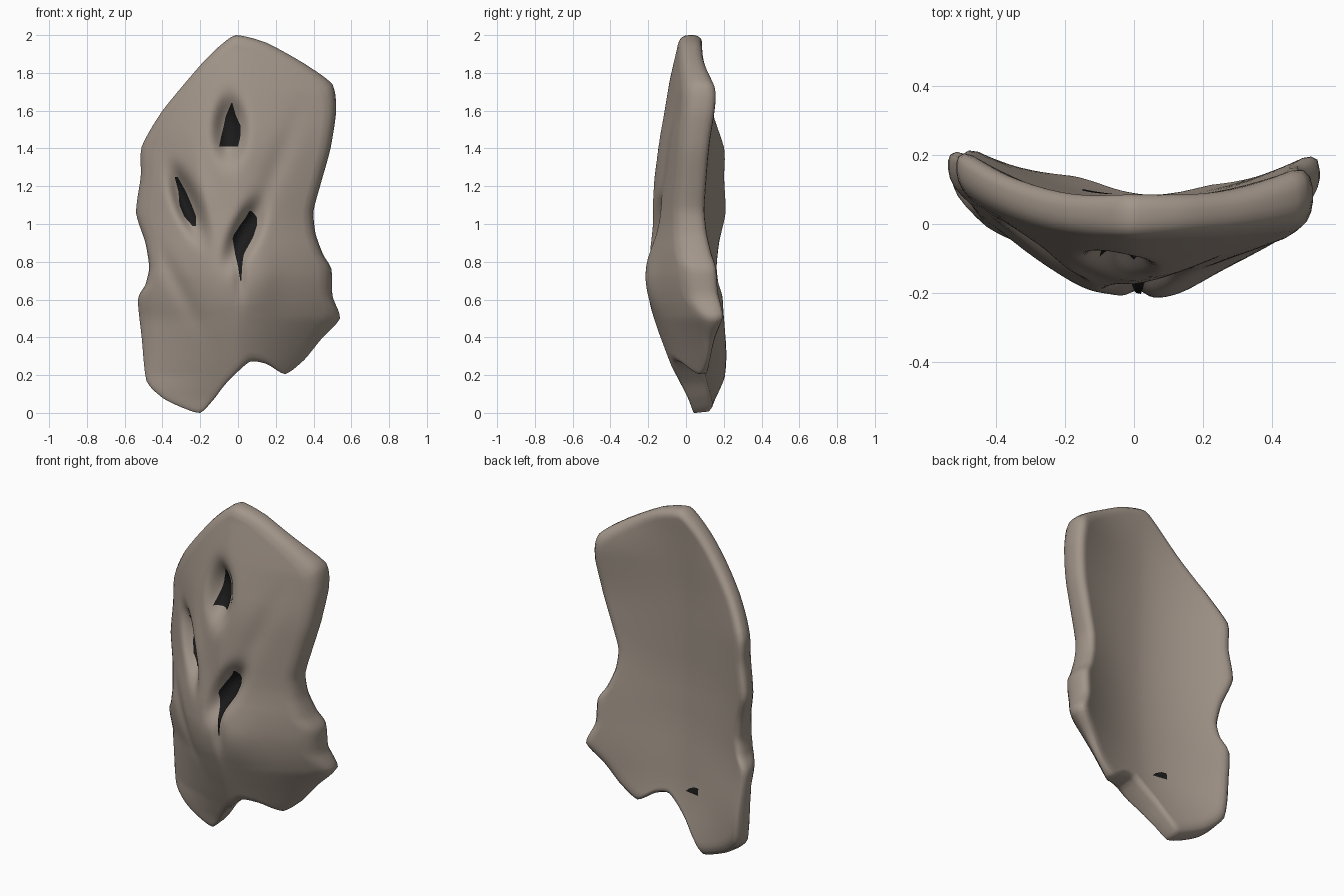
import bpy, bmesh, math
from mathutils import Vector

if "Cube" in bpy.data.objects:
    bpy.data.objects.remove(bpy.data.objects["Cube"])

def material(name, col):
    m = bpy.data.materials.new(name)
    m.diffuse_color = (*col, 1)
    m.use_nodes = True
    m.node_tree.nodes["Principled BSDF"].inputs["Base Color"].default_value = m.diffuse_color
    return m

STONE = material("warm grey", (0.365, 0.305, 0.255))
DARK = material("near black", (0.011, 0.011, 0.011))

def table(tab, z):
    """Interpolate (z, value) pairs sorted by z."""
    if z <= tab[0][0]: return tab[0][1]
    for (a, va), (b, vb) in zip(tab, tab[1:]):
        if z <= b:
            return va + (vb - va) * (z - a) / (b - a)
    return tab[-1][1]

def soft(tab, z):
    return sum(table(tab, z + d) for d in (-.08, -.04, 0, .04, .08)) / 5

# side profile of the front, and how strongly each side curves back
CENTRE = [(0, .03), (.2, -.06), (.36, -.12), (.5, -.17), (.65, -.21), (.8, -.212),
          (1, -.18), (1.2, -.17), (1.43, -.155), (1.7, -.1), (1.9, -.055), (2, -.03)]
BEND_L = [(0, .15), (.2, .45), (.5, .72), (1, .72), (1.4, .7), (2, .5)]
BEND_R = [(.2, 1.0), (.5, .65), (1, .55), (1.7, .27), (2, .25)]
# flatter back: depth in the middle and at each side
BACK_M = [(0, .14), (.3, .08), (.7, .045), (1, .035), (1.5, .05), (1.85, .075), (2, .09)]
BACK_L = [(0, .18), (.1, .22), (.3, .24), (.6, .195), (1, .205), (1.4, .22), (1.75, .19), (2, .1)]
BACK_R = [(.2, .18), (.5, .2), (.8, .18), (1.1, .14), (1.4, .135), (1.74, .18), (2, .09)]

# bulges (-) and soft dents (+): x, z, width, height, lean, depth
RELIEF = [(.01, .73, .03, .12, .0, .025),
          (-.14, .75, .1, .3, 0, -.015), (.12, .7, .1, .16, 0, -.02),
          (-.18, 1.15, .05, .2, -.2, -.02),
          (-.33, .7, .05, .2, -.5, .015), (.2, 1.3, .06, .25, .4, .012)]
# deep hollows behind the slits
HOLLOWS = [(-.045, 1.5, .075, .15, 0, .11), (-.27, 1.11, .06, .16, -.35, .11),
           (.035, .95, .07, .15, .4, .09)]

def front(x, z):
    y = soft(CENTRE, z) + table(BEND_L if x < 0 else BEND_R, z) * abs(x) ** 1.5
    for group, power in ((RELIEF, 1), (HOLLOWS, 1.4)):
        for cx, cz, w, h, lean, d in group:
            dz = z - cz
            dx = x - cx - lean * dz
            y += d * math.exp(-((dx / w) ** 2 + (dz / h) ** 2) ** power)
    return y

def back(x, z):
    m = soft(BACK_M, z)
    y = m + (soft(BACK_L if x < 0 else BACK_R, z) - m) * (abs(x) / .5) ** 1.8
    return max(y, front(x, z) + .04)

# outline seen from the front
OUT = [(-.01, 2), (.15, 1.96), (.35, 1.85), (.5, 1.74), (.52, 1.6), (.49, 1.4), (.44, 1.22),
       (.4, 1.07), (.41, .95), (.45, .84), (.495, .76), (.5, .62), (.54, .5), (.44, .39),
       (.35, .28), (.25, .205), (.15, .26), (.06, .27), (-.06, .16), (-.13, .07), (-.2, 0),
       (-.3, .03), (-.4, .08), (-.485, .17), (-.51, .4), (-.53, .6), (-.49, .68), (-.47, .77),
       (-.49, .9), (-.54, 1.06), (-.515, 1.25), (-.51, 1.41), (-.4, 1.6), (-.2, 1.84), (-.1, 1.94)]
SUB = 5
pts = [Vector(p) for p in OUT]
rim = []
for i in range(len(pts)):
    a, b, c, d = (pts[(i + k) % len(pts)] for k in (-1, 0, 1, 2))
    for s in range(SUB):
        u = s / SUB
        line = b.lerp(c, u)
        curve = .5 * (2 * b + (c - a) * u + (2 * a - 5 * b + 4 * c - d) * u ** 2
                      + (3 * b - a - 3 * c + d) * u ** 3)
        rim.append(line.lerp(curve, .6))

# rings: (scale toward spine, depth fraction front to back)
INNER = 36
rings = [(i / INNER * .88, 0) for i in range(INNER + 1)]
rings += [(.93, .04), (.965, .1), (.99, .23), (1, .4), (1, .62), (.988, .79), (.955, .94), (.91, 1)]
rings += [(.87 * i / 16, 1) for i in range(16, -1, -1)]

# curved slab
bm = bmesh.new()
prev = None
for k, (t, a) in enumerate(rings):
    ring = []
    for px, pz in rim:
        sx, sz = -.01, .45 + max(pz, .3) * .575
        if t == 0:                          # snap so both halves weld along the spine
            sz = round(sz / .025) * .025
        x, z = sx + (px - sx) * t, max(0, sz + (pz - sz) * t)
        f = a
        if k <= INNER + 5 and pz < .6:      # sharper lower edge, slanting up to the back
            f = a * (.25 + .75 * max(0, pz - .2) / .4)
        ring.append(bm.verts.new((x, front(x, z) * (1 - f) + back(x, z) * f, z)))
    if prev:
        n = len(ring)
        for i in range(n):
            j = (i + 1) % n
            bm.faces.new((prev[i], prev[j], ring[j], ring[i]))
    prev = ring
bmesh.ops.remove_doubles(bm, verts=bm.verts, dist=.0005)
bmesh.ops.recalc_face_normals(bm, faces=bm.faces)
me = bpy.data.meshes.new("curved_slab")
bm.to_mesh(me)
bm.free()
slab = bpy.data.objects.new("curved_slab", me)
bpy.context.collection.objects.link(slab)
me.materials.append(STONE)
me.polygons.foreach_set("use_smooth", [True] * len(me.polygons))

# dark slits: rows of (z, left x, right x), draped over a surface
def slit(name, rows, surface=front, lift=-.009):
    left = [(z, a) for z, a, b in rows]
    right = [(z, b) for z, a, b in rows]
    bm = bmesh.new()
    last = None
    for i in range(21):
        z = rows[0][0] + (rows[-1][0] - rows[0][0]) * i / 20
        a, b = table(left, z), table(right, z)
        row = []
        for k in range(7):
            x = a + (b - a) * k / 6
            row.append(bm.verts.new((x, surface(x, z) + lift, z)))
        if last:
            for k in range(6):
                quad = (last[k], last[k + 1], row[k + 1], row[k])
                bm.faces.new(quad if lift < 0 else quad[::-1])
        last = row
    m = bpy.data.meshes.new(name)
    bm.to_mesh(m)
    bm.free()
    m.materials.append(DARK)
    bpy.context.collection.objects.link(bpy.data.objects.new(name, m))

slit("upper_slit", [(1.41, -.1, .0), (1.46, -.09, .012), (1.52, -.075, .014), (1.57, -.065, -.01), (1.64, -.035, -.03)])
slit("left_slit", [(.99, -.24, -.222), (1.04, -.285, -.222), (1.1, -.31, -.245), (1.17, -.315, -.275), (1.25, -.335, -.32)])
slit("lower_slit", [(.7, .012, .018), (.78, .0, .022), (.84, -.015, .03), (.93, -.03, .08),
                    (1.0, .015, .103), (1.04, .045, .1), (1.07, .06, .07)])
slit("rear_spot", [(.335, -.15, -.06), (.355, -.15, -.08), (.375, -.15, -.12)], back, .006)
